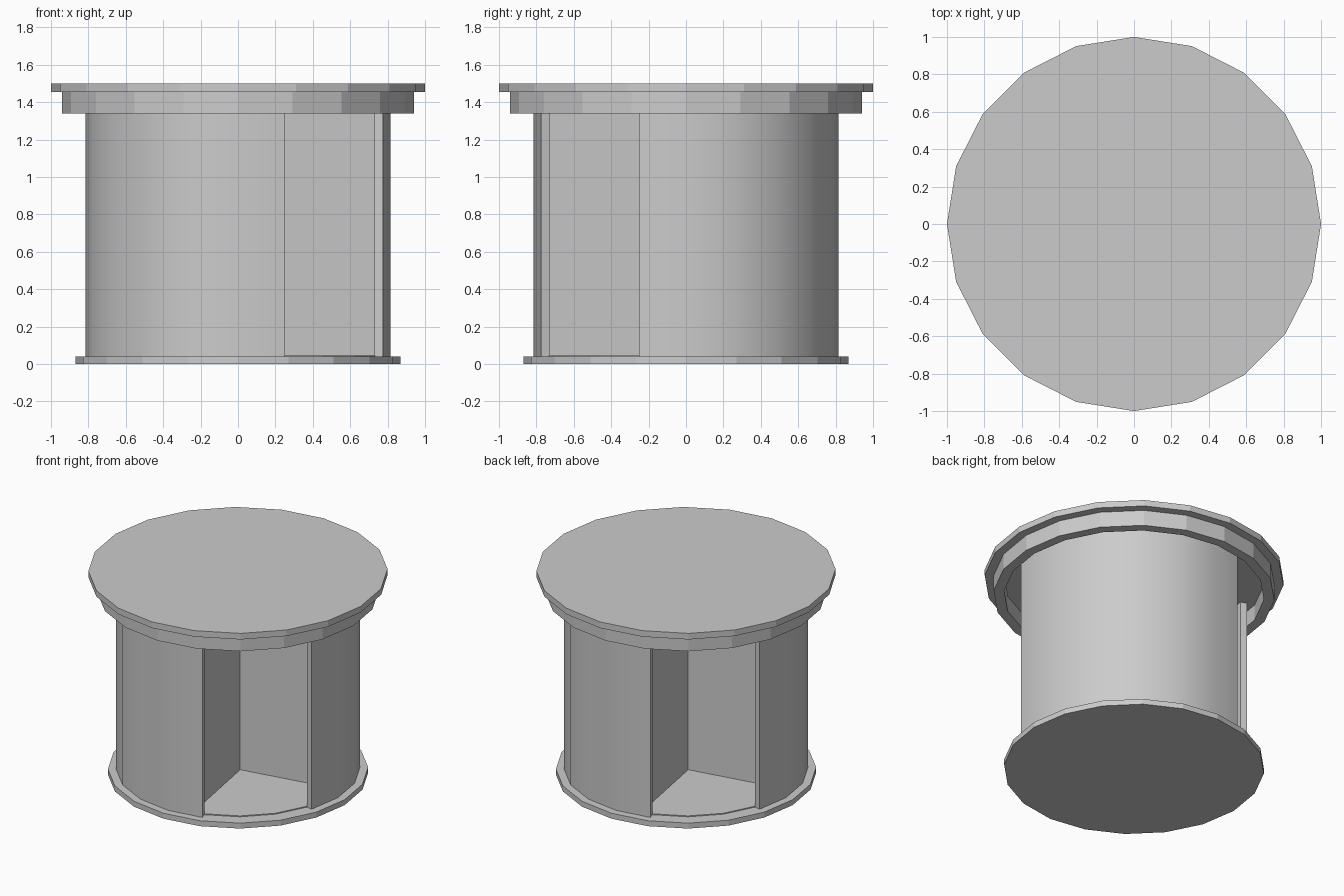
import bpy, bmesh
from math import radians, cos, sin, pi

if "Cube" in bpy.data.objects:
    bpy.data.objects.remove(bpy.data.objects["Cube"])

SIDES = 20
STEP = 18  # degrees per side


def polar(r, deg):
    return (r * cos(radians(deg)), r * sin(radians(deg)))


def finish(name, bm):
    bmesh.ops.recalc_face_normals(bm, faces=bm.faces)
    me = bpy.data.meshes.new(name)
    bm.to_mesh(me)
    bm.free()
    ob = bpy.data.objects.new(name, me)
    bpy.context.collection.objects.link(ob)
    return ob


def prism(name, outline, z0, z1):
    """Extrude a flat outline between two heights."""
    bm = bmesh.new()
    face = bm.faces.new([bm.verts.new((x, y, z0)) for x, y in outline])
    new = bmesh.ops.extrude_face_region(bm, geom=[face])["geom"]
    top = [v for v in new if isinstance(v, bmesh.types.BMVert)]
    bmesh.ops.translate(bm, verts=top, vec=(0, 0, z1 - z0))
    return finish(name, bm)


def disc(name, r, z0, z1):
    return prism(name, [polar(r, i * STEP) for i in range(SIDES)], z0, z1)


def ring(name, r_out, r_in, z0, z1):
    bm = bmesh.new()
    section = [(r_out, z0), (r_out, z1), (r_in, z1), (r_in, z0)]
    loops = [[bm.verts.new((*polar(r, i * STEP), z)) for r, z in section]
             for i in range(SIDES)]
    for i in range(SIDES):
        a, b = loops[i], loops[(i + 1) % SIDES]
        for k in range(4):
            n = (k + 1) % 4
            bm.faces.new((a[k], a[n], b[n], b[k]))
    return finish(name, bm)


# Base plate, raised floor, roof and hollow canopy ring
disc("base_plate", 0.87, 0, 0.04)
disc("inner_floor", 0.77, 0.035, 0.047)
disc("roof", 1.0, 1.455, 1.5)
ring("canopy_ring", 0.94, 0.87, 1.34, 1.456)

# Two curved walls, leaving openings at front right and back left
for name, start in (("back_right_wall", -18), ("front_left_wall", 162)):
    angles = [start + i * STEP for i in range(8)]
    outline = [polar(0.815, a) for a in angles]
    outline += [polar(0.768, a) for a in reversed(angles)]
    wall = prism(name, outline, 0.04, 1.456)
    bpy.ops.object.select_all(action='DESELECT')
    wall.select_set(True)
    bpy.context.view_layer.objects.active = wall
    bpy.ops.object.shade_smooth_by_angle(angle=radians(30))

# Revolving cross of four door leaves, slightly turned
half, length = 0.03, 0.762
cross = []
for k in range(4):
    a = radians(10 + 90 * k)
    for u, v in ((length, -half), (length, half), (half, half)):
        cross.append((u * cos(a) - v * sin(a), u * sin(a) + v * cos(a)))
prism("door_leaves", cross, 0.047, 1.456)
